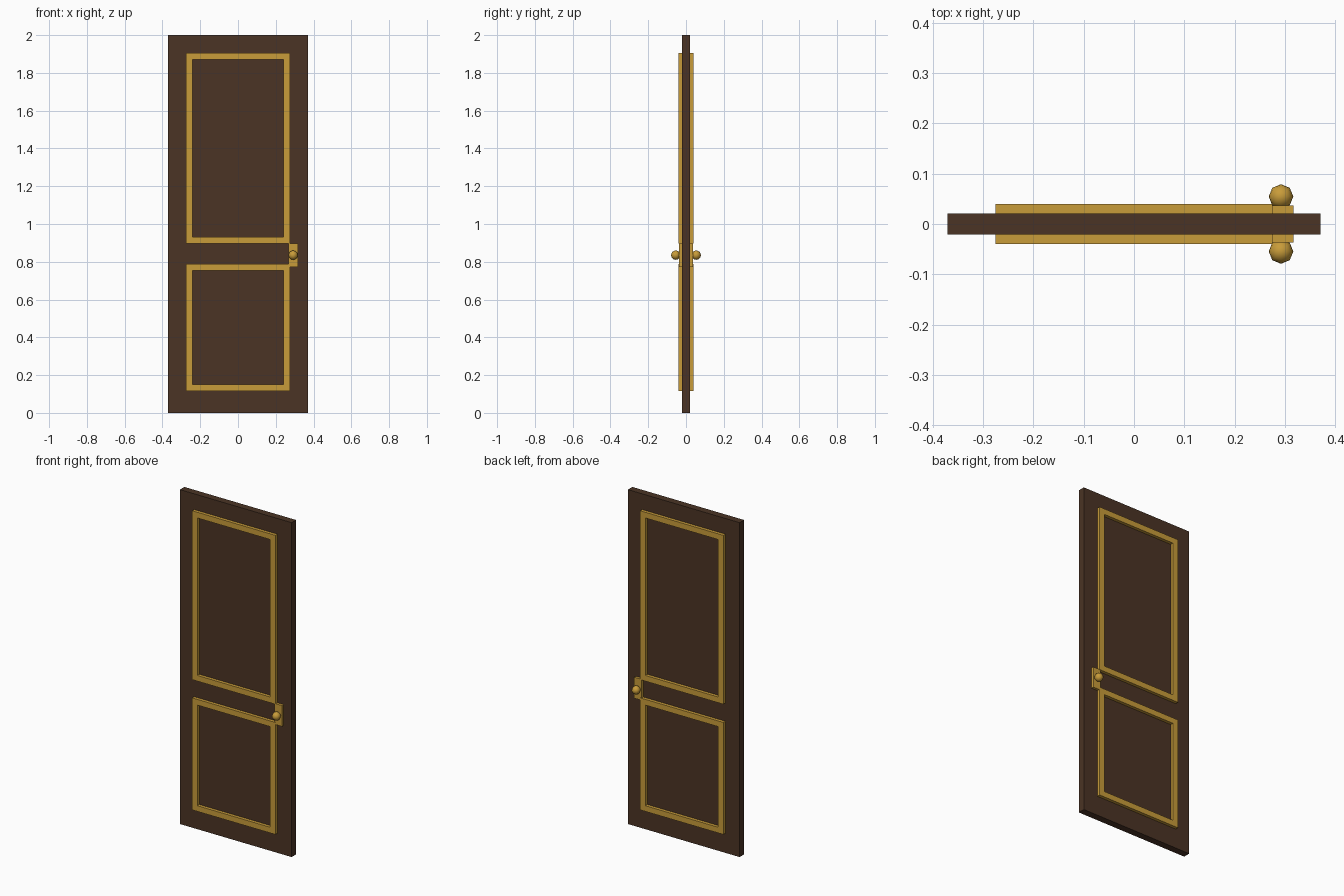
import bpy, bmesh, math

if "Cube" in bpy.data.objects:
    bpy.data.objects.remove(bpy.data.objects["Cube"])


def material(name, rgb):
    m = bpy.data.materials.new(name)
    m.diffuse_color = (*rgb, 1.0)
    m.use_nodes = True
    m.node_tree.nodes["Principled BSDF"].inputs["Base Color"].default_value = m.diffuse_color
    return m


WOOD = material("dark_brown_wood", (0.070, 0.034, 0.018))
GOLD = material("gold_trim", (0.578, 0.332, 0.042))


def finish(name, bm, mat):
    bmesh.ops.recalc_face_normals(bm, faces=bm.faces)
    me = bpy.data.meshes.new(name)
    bm.to_mesh(me)
    bm.free()
    me.materials.append(mat)
    ob = bpy.data.objects.new(name, me)
    bpy.context.collection.objects.link(ob)
    return ob


def box(name, x0, x1, y0, y1, z0, z1, mat):
    bm = bmesh.new()
    bmesh.ops.create_cube(bm, size=1)
    for v in bm.verts:
        v.co = ((x0 + x1) / 2 + v.co.x * (x1 - x0),
                (y0 + y1) / 2 + v.co.y * (y1 - y0),
                (z0 + z1) / 2 + v.co.z * (z1 - z0))
    return finish(name, bm, mat)


def frame(name, hx, z0, z1, w, y0, y1):
    # Mitred rectangular moulding: four strips extruded in y
    bm = bmesh.new()
    rings = []
    for y in (y0, y1):
        for i in (0, w):
            rings.append([bm.verts.new(p) for p in (
                (-hx + i, y, z0 + i), (hx - i, y, z0 + i),
                (hx - i, y, z1 - i), (-hx + i, y, z1 - i))])
    fo, fi, bo, bi = rings
    for a, b in ((fo, fi), (fi, bi), (bi, bo), (bo, fo)):
        for k in range(4):
            n = (k + 1) % 4
            bm.faces.new((a[k], a[n], b[n], b[k]))
    return finish(name, bm, GOLD)


# Door slab
T = 0.021
box("door_slab", -0.37, 0.37, -T, T, 0, 2, WOOD)

# Mouldings, handle plates and knobs on both sides
for side, s in (("front", -1), ("back", 1)):
    inner, outer = s * (T - 0.004), s * 0.04
    frame(f"upper_moulding_{side}", 0.275, 0.896, 1.906, 0.034, inner, outer)
    frame(f"lower_moulding_{side}", 0.275, 0.117, 0.787, 0.034, inner, outer)

    box(f"handle_plate_{side}", 0.267, 0.317, min(inner, s * 0.037),
        max(inner, s * 0.037), 0.773, 0.898, GOLD)

    bm = bmesh.new()
    bmesh.ops.create_uvsphere(bm, u_segments=8, v_segments=8, radius=0.0245)
    bmesh.ops.translate(bm, verts=bm.verts, vec=(0.292, s * 0.0545, 0.835))
    knob = finish(f"knob_{side}", bm, GOLD)
    knob.data.shade_smooth()
